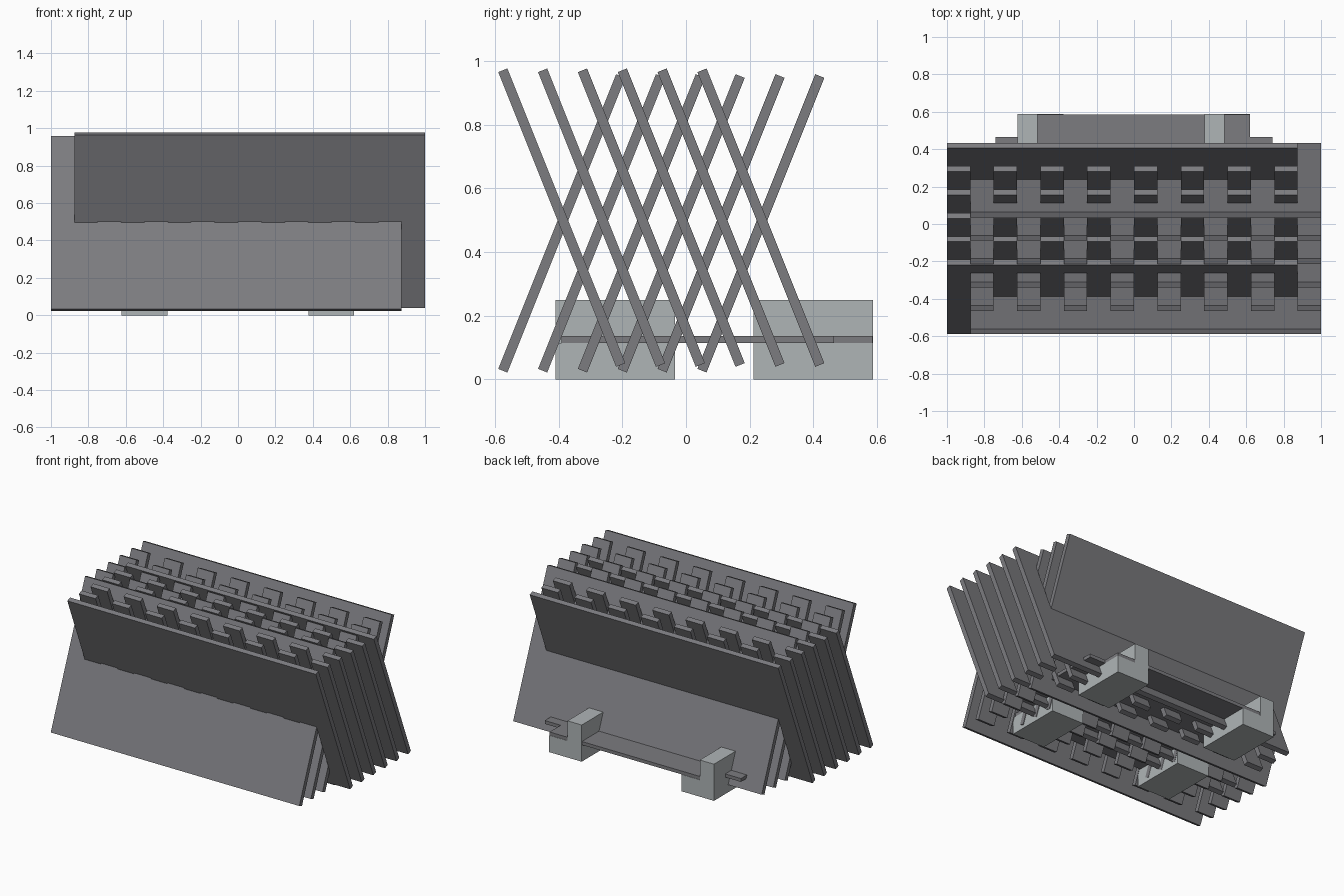
import bpy, bmesh
from math import sin, cos, radians

if "Cube" in bpy.data.objects:
    bpy.data.objects.remove(bpy.data.objects["Cube"], do_unlink=True)


def make_material(name, color):
    m = bpy.data.materials.new(name)
    m.use_nodes = True
    m.diffuse_color = (*color, 1)
    m.node_tree.nodes["Principled BSDF"].inputs["Base Color"].default_value = (*color, 1)
    return m


SLATE = make_material("slate grey", (0.20, 0.20, 0.215))
PALE = make_material("pale grey", (0.43, 0.46, 0.47))

TILT = radians(21.8)
UNIT = 0.125        # tooth width and row spacing
THICK = 0.031
HALF = 0.498        # half the length of a board
SLOT = 0.36         # length of the closed slots


def add_object(name, bm, material):
    mesh = bpy.data.meshes.new(name)
    bm.to_mesh(mesh)
    bm.free()
    mesh.materials.append(material)
    obj = bpy.data.objects.new(name, mesh)
    bpy.context.collection.objects.link(obj)
    return obj


def sheet(name, x0, lean, cy, cz, rows, keep):
    """Tilted sheet of cells, 15 columns wide; keep(column, row) says which stay."""
    bm = bmesh.new()
    grid = [[bm.verts.new((x0 + c * UNIT, cy + lean * s * sin(TILT), cz + s * cos(TILT)))
             for c in range(16)] for s in rows]
    for r in range(len(rows) - 1):
        for c in range(15):
            if keep(c, r):
                bm.faces.new((grid[r][c], grid[r][c + 1], grid[r + 1][c + 1], grid[r + 1][c]))
    loose = [v for v in bm.verts if not v.link_faces]
    bmesh.ops.delete(bm, geom=loose, context='VERTS')
    obj = add_object(name, bm, SLATE)
    solid = obj.modifiers.new("thickness", 'SOLIDIFY')
    solid.thickness = THICK
    solid.offset = 0


def box(name, x, y, z, material):
    bm = bmesh.new()
    bmesh.ops.create_cube(bm, size=1)
    for v in bm.verts:
        v.co = [a + (b - a) * (k + 0.5) for k, (a, b) in zip(v.co, (x, y, z))]
    add_object(name, bm, material)


# Two interlocking families of six rows: outer rows slotted panels, inner rows loose slats
for family, lean, x0, cz in (("forward", -1, -0.875, 0.508), ("backward", 1, -1.0, 0.490)):
    for i in range(6):
        cy = -0.39 + i * UNIT
        if i in (0, 5):
            slots_up = (i == 0) == (lean > 0)
            rows = [-HALF, 0, SLOT, HALF] if slots_up else [-HALF, -SLOT, 0, HALF]
            sheet(f"{family}_panel_{i + 1}", x0, lean, cy, cz, rows,
                  lambda c, r: r != 1 or c % 2 == 0)
        else:
            sheet(f"{family}_slats_{i + 1}", x0, lean, cy, cz, [-HALF, HALF],
                  lambda c, r: c % 2 == 0)

# Horizontal base plate with a tab at each end
box("base_plate", (-0.62, 0.62), (-0.39, 0.585), (0.114, 0.137), SLATE)
for side, xs in (("right", (-0.74, -0.62)), ("left", (0.62, 0.74))):
    box(f"{side}_plate_tab", xs, (-0.29, 0.465), (0.114, 0.137), SLATE)

# Four stepped feet: a low block under the plate and a tall block through it
for end, ys in (("front", (-0.41, -0.035)), ("back", (0.212, 0.587))):
    for side, x in (("right", -0.622), ("left", 0.376)):
        box(f"{end}_{side}_foot_tall", (x, x + 0.107), ys, (0, 0.25), PALE)
        box(f"{end}_{side}_foot_low", (x + 0.107, x + 0.245), ys, (0, 0.114), PALE)
